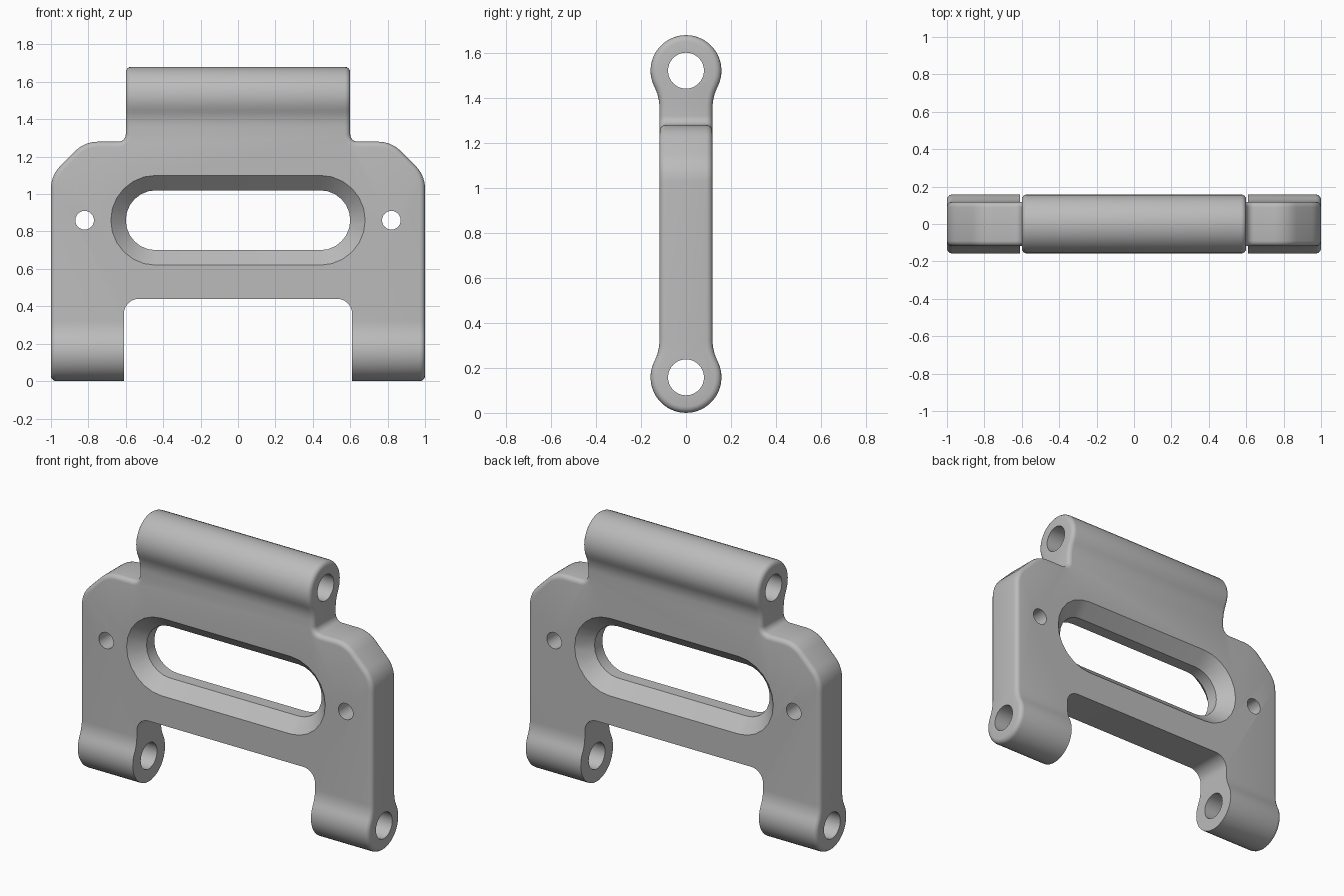
import bpy, bmesh, math
from mathutils import Vector

if "Cube" in bpy.data.objects:
    bpy.data.objects.remove(bpy.data.objects["Cube"])

H, R, NECK = 0.118, 0.158, 0.2      # plate half thickness, knuckle radius, neck fillet
Z_LOW, Z_HIGH, Z_MID = 0.158, 1.522, 0.86

grey = bpy.data.materials.new("plain grey")
grey.diffuse_color = (0.5, 0.5, 0.5, 1)
grey.use_nodes = True
grey.node_tree.nodes["Principled BSDF"].inputs["Base Color"].default_value = grey.diffuse_color


def fillet(points, steps=7):
    """Round each corner (x, y, radius) of a closed polygon."""
    out = []
    for i, (x, y, r) in enumerate(points):
        p = Vector((x, y))
        if r == 0:
            out.append(p)
            continue
        a = (Vector(points[i - 1][:2]) - p).normalized()
        b = (Vector(points[(i + 1) % len(points)][:2]) - p).normalized()
        half = math.acos(max(-1, min(1, a.dot(b)))) / 2
        c = p + (a + b).normalized() * (r / math.sin(half))
        t = r / math.tan(half)
        v0, v1 = p + a * t - c, p + b * t - c
        sweep = math.pi - 2 * half
        for k in range(steps + 1):
            f = k / steps
            w0, w1 = math.sin((1 - f) * sweep), math.sin(f * sweep)
            out.append(c + (v0 * w0 + v1 * w1) / math.sin(sweep))
    return out


def loft(name, rings):
    """Closed solid through rings of 3D points with equal counts."""
    bm = bmesh.new()
    loops = [[bm.verts.new(p) for p in ring] for ring in rings]
    n = len(loops[0])
    for lo, hi in zip(loops, loops[1:]):
        for i in range(n):
            bm.faces.new((lo[i], lo[(i + 1) % n], hi[(i + 1) % n], hi[i]))
    bm.faces.new(loops[0])
    bm.faces.new(loops[-1])
    bmesh.ops.recalc_face_normals(bm, faces=bm.faces)
    me = bpy.data.meshes.new(name)
    bm.to_mesh(me)
    bm.free()
    me.materials.append(grey)
    ob = bpy.data.objects.new(name, me)
    bpy.context.scene.collection.objects.link(ob)
    return ob


def along_x(name, pts, w):
    return loft(name, [[(x, p[0], p[1]) for p in pts] for x in (-w, w)])


def along_y(name, pts, d):
    return loft(name, [[(p[0], y, p[1]) for p in pts] for y in (-d, d)])


def circle(cx, cy, r, n):
    return [(cx + r * math.cos(math.tau * i / n), cy + r * math.sin(math.tau * i / n)) for i in range(n)]


def volume(me):
    bm = bmesh.new()
    bm.from_mesh(me)
    v = bm.calc_volume(signed=True)
    bm.free()
    return v


def combine(ob, tool, operation):
    """Apply a boolean, moving to the next solver if the solid breaks."""
    before = volume(ob.data)
    for solver in ('EXACT', 'MANIFOLD', 'FLOAT'):
        m = ob.modifiers.new("cut", 'BOOLEAN')
        m.operation, m.solver, m.object = operation, solver, tool
        bpy.context.view_layer.update()
        me = bpy.data.meshes.new_from_object(ob.evaluated_get(bpy.context.evaluated_depsgraph_get()))
        ob.modifiers.clear()
        if 0.5 * before < volume(me) < 0.9999 * before:
            ob.data = me
            break
    bpy.data.objects.remove(tool)


# Side profile: two round knuckles joined by a plate with filleted necks
rise = math.sqrt((R + NECK) ** 2 - (H + NECK) ** 2)
tangent = math.atan2(rise, H + NECK)
quarter = []                         # bottom point up to the plate on the +y side
for i in range(13):
    a = -math.pi / 2 + (tangent + math.pi / 2) * i / 12
    quarter.append((R * math.cos(a), Z_LOW + R * math.sin(a)))
for i in range(1, 7):
    a = math.pi + tangent * (1 - i / 6)
    quarter.append((H + NECK + NECK * math.cos(a), Z_LOW + rise + NECK * math.sin(a)))
right = quarter + [(y, Z_LOW + Z_HIGH - z) for y, z in reversed(quarter)]
side = right + [(-y, z) for y, z in reversed(right[1:-1])]
frame = along_x("hinge_frame", side, 1.1)

# Front outline: straight sides, sloped shoulders and the narrower top barrel
half = [(1.0, -0.2, 0), (1.0, 1.10, 0.17), (0.82, 1.28, 0.17), (0.6, 1.28, 0.04), (0.6, 1.9, 0)]
outline = fillet(half + [(-x, z, r) for x, z, r in reversed(half)])
combine(frame, along_y("outline", outline, 0.5), 'INTERSECT')

# Round the outer rims
bm = bmesh.new()
bm.from_mesh(frame.data)
bmesh.ops.remove_doubles(bm, verts=bm.verts, dist=0.0005)
bmesh.ops.dissolve_limit(bm, angle_limit=0.005, verts=bm.verts, edges=bm.edges)
rims = [e for e in bm.edges if len(e.link_faces) == 2 and e.calc_face_angle(0) > math.radians(60)]
bmesh.ops.bevel(bm, geom=rims, offset=0.028, offset_type='OFFSET', segments=4,
                profile=0.5, affect='EDGES', clamp_overlap=False)
bm.to_mesh(frame.data)
bm.free()

# Open arch that leaves the two legs, with crisp edges
arch = fillet([(0.61, -0.2, 0), (0.61, 0.44, 0.08), (-0.61, 0.44, 0.08), (-0.61, -0.2, 0)])
combine(frame, along_y("arch", arch, 0.5), 'DIFFERENCE')

# Pin bores through both knuckle rows
for z in (Z_LOW, Z_HIGH):
    combine(frame, along_x("bore", circle(0, z, 0.08, 32), 1.2), 'DIFFERENCE')

# Screw holes at either side
for x in (-0.82, 0.82):
    combine(frame, along_y("hole", circle(x, Z_MID, 0.05, 24), 0.4), 'DIFFERENCE')


# Long slot, chamfered on both faces
def slot(r):
    return [(s * (0.44 + r * math.sin(a)), Z_MID + s * r * math.cos(a))
            for s in (1, -1) for a in [math.pi * i / 12 for i in range(13)]]


rings = [(-H - 0.02, 0.26), (-0.038, 0.16), (0.038, 0.16), (H + 0.02, 0.26)]
combine(frame, loft("slot", [[(x, y, z) for x, z in slot(r)] for y, r in rings]), 'DIFFERENCE')

# Smooth shading with crisp edges
bpy.context.view_layer.objects.active = frame
frame.select_set(True)
bpy.ops.object.shade_smooth_by_angle(angle=math.radians(30))
